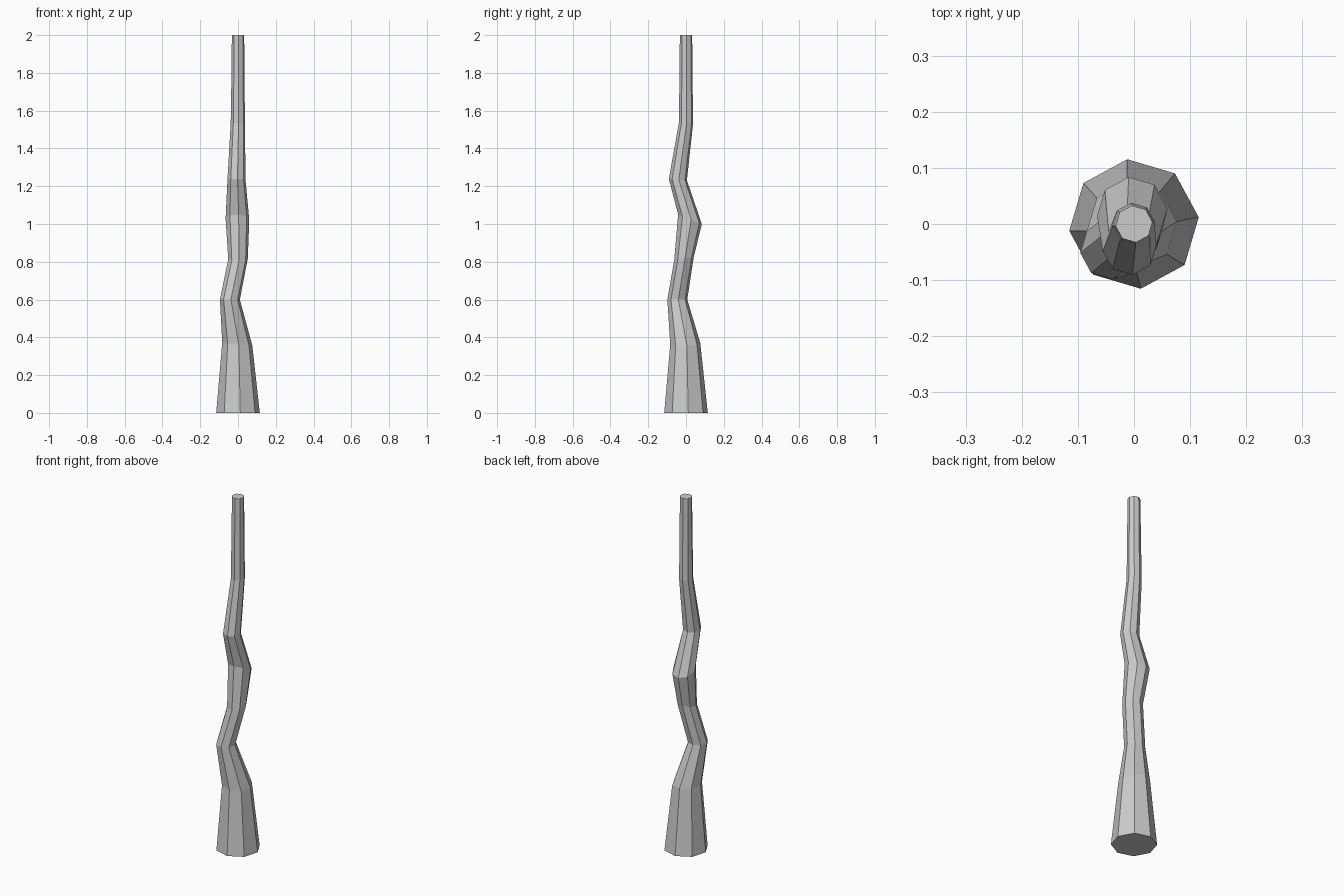
import bpy, bmesh, math

if "Cube" in bpy.data.objects:
    bpy.data.objects.remove(bpy.data.objects["Cube"])

SIDES = 8
TWIST = math.radians(6)

# Trunk sections: centre x, centre y, height, radius, slope along x, slope along y
sections = [
    (0.0, 0.0, 0.0, 0.116, 0, 0),
    (-0.004, -0.004, 0.365, 0.08, -0.1, 0.05),
    (-0.043, -0.046, 0.60, 0.053, 0, 0),
    (0.0, -0.011, 0.815, 0.052, 0, 0.15),
    (-0.003, 0.021, 1.025, 0.063, 0, -0.4),
    (-0.008, -0.043, 1.235, 0.048, 0, -0.08),
    (-0.001, 0.0, 1.535, 0.038, 0.1, 0),
    (0.0, 0.0, 1.83, 0.034, 0, 0),
    (0.0, 0.0, 2.0, 0.033, 0, 0),
]


def add_ring(bm, cx, cy, z, r, sx, sy):
    ring = []
    for i in range(SIDES):
        a = TWIST + 2 * math.pi * i / SIDES
        dx, dy = r * math.cos(a), r * math.sin(a)
        ring.append(bm.verts.new((cx + dx, cy + dy, z + sx * dx + sy * dy)))
    return ring


# Crooked tapering trunk, lofted through the sections and capped
bm = bmesh.new()
rings = [add_ring(bm, *s) for s in sections]
for low, high in zip(rings, rings[1:]):
    for i in range(SIDES):
        j = (i + 1) % SIDES
        bm.faces.new((low[i], low[j], high[j], high[i]))
bm.faces.new(rings[0][::-1])
bm.faces.new(rings[-1])
bmesh.ops.recalc_face_normals(bm, faces=bm.faces[:])

mesh = bpy.data.meshes.new("crooked_trunk")
bm.to_mesh(mesh)
bm.free()
trunk = bpy.data.objects.new("crooked_trunk", mesh)
bpy.context.collection.objects.link(trunk)
